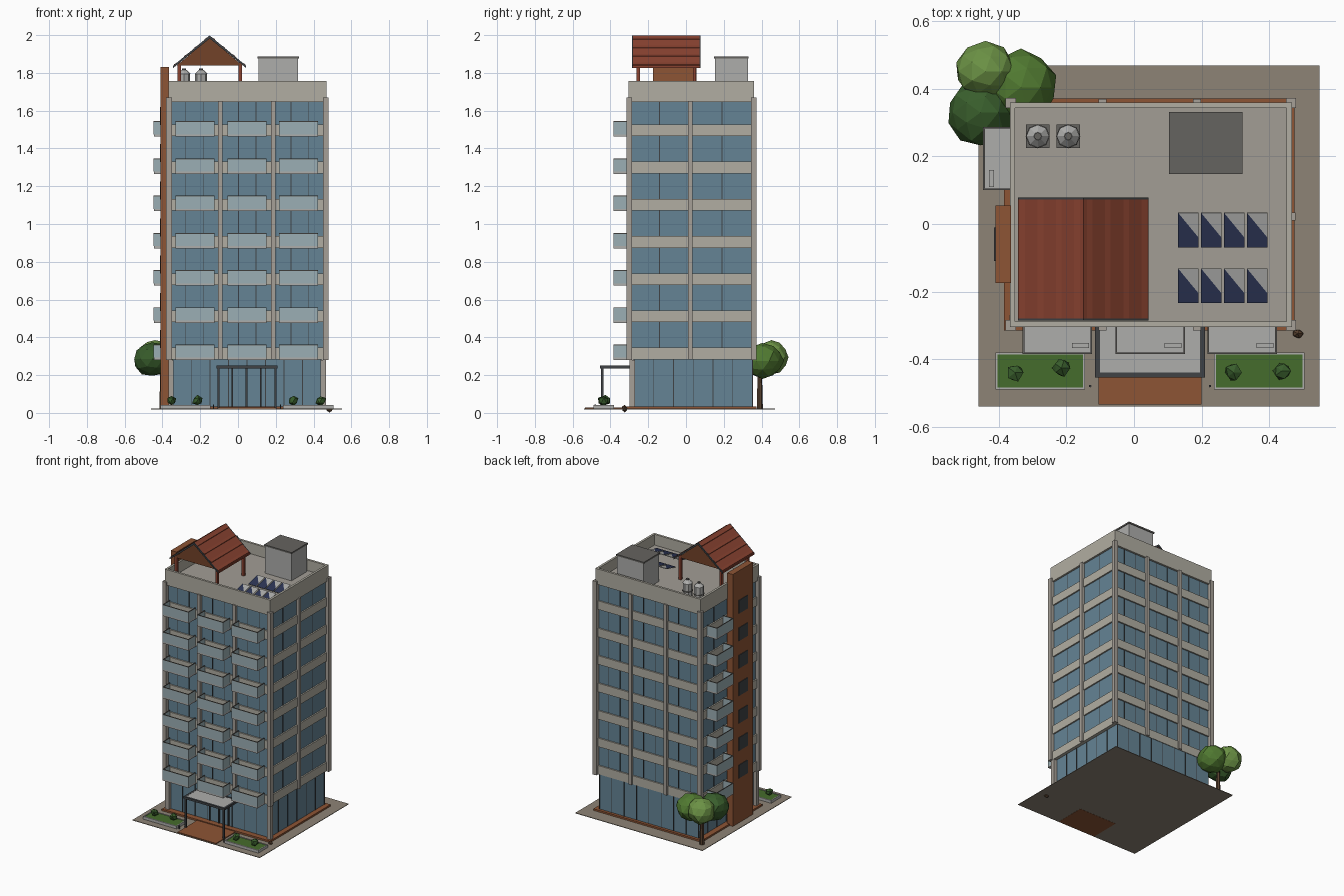
import bpy, bmesh, math, random
from mathutils import Vector, Matrix

if "Cube" in bpy.data.objects:
    bpy.data.objects.remove(bpy.data.objects["Cube"])

random.seed(4)
PALETTE = {
    'glass': (.13, .23, .30), 'concrete': (.44, .42, .36), 'column': (.38, .35, .31),
    'deck': (.36, .34, .30), 'paving': (.27, .23, .18), 'brick': (.27, .09, .035),
    'tile': (.25, .055, .03), 'dark': (.05, .055, .06), 'wood': (.17, .055, .022),
    'rail': (.33, .43, .46), 'pale': (.42, .42, .41), 'grey': (.13, .125, .115),
    'solar': (.025, .035, .09), 'lawn': (.06, .15, .025), 'leaf_dark': (.04, .11, .025),
    'leaf_mid': (.08, .19, .03), 'leaf_light': (.15, .29, .06), 'bark': (.10, .055, .03)}
MATS = {}
for n, c in PALETTE.items():
    MATS[n] = bpy.data.materials.new(n)
    MATS[n].diffuse_color = (*c, 1)


def finish(bm, name, mat):
    me = bpy.data.meshes.new(name)
    bm.to_mesh(me)
    bm.free()
    ob = bpy.data.objects.new(name, me)
    bpy.context.collection.objects.link(ob)
    me.materials.append(MATS[mat])
    return ob


def boxes(name, mat, items):
    """One object made of boxes given as (x0, x1, y0, y1, z0, z1)."""
    bm = bmesh.new()
    for x0, x1, y0, y1, z0, z1 in items:
        m = Matrix.Translation(((x0 + x1) / 2, (y0 + y1) / 2, (z0 + z1) / 2))
        bmesh.ops.create_cube(bm, size=1, matrix=m @ Matrix.Diagonal((x1 - x0, y1 - y0, z1 - z0, 1)))
    return finish(bm, name, mat)


def ring(x0, x1, y0, y1, z0, z1, t):
    """Four walls of thickness t around a rectangle."""
    return [(x0, x1, y0, y0 + t, z0, z1), (x0, x1, y1 - t, y1, z0, z1),
            (x0, x0 + t, y0 + t, y1 - t, z0, z1), (x1 - t, x1, y0 + t, y1 - t, z0, z1)]


def cone(name, mat, x, y, z0, z1, r0, r1, n=8):
    bm = bmesh.new()
    bmesh.ops.create_cone(bm, cap_ends=True, segments=n, radius1=r0, radius2=r1, depth=z1 - z0,
                          matrix=Matrix.Translation((x, y, (z0 + z1) / 2)))
    return finish(bm, name, mat)


def blob(name, mat, c, r, sub=2, jitter=.1):
    bm = bmesh.new()
    bmesh.ops.create_icosphere(bm, subdivisions=sub, radius=1)
    for v in bm.verts:
        k = 1 + random.uniform(-jitter, jitter)
        v.co = Vector([c[i] + v.co[i] * r[i] * k for i in range(3)])
    return finish(bm, name, mat)


def prism(name, mat, profile, y0, y1):
    """Extrude an x-z profile along y."""
    bm = bmesh.new()
    f = bm.faces.new([bm.verts.new((x, y0, z)) for x, z in profile])
    ext = bmesh.ops.extrude_face_region(bm, geom=[f])['geom']
    bmesh.ops.translate(bm, vec=(0, y1 - y0, 0), verts=[v for v in ext if isinstance(v, bmesh.types.BMVert)])
    bmesh.ops.recalc_face_normals(bm, faces=bm.faces)
    return finish(bm, name, mat)


G, STEP = .022, .197
X0, X1, Y0, Y1 = -.368, .468, -.305, .36
FLOORS = [.283 + STEP * i for i in range(7)]

# Ground, plinth and entrance path
boxes('ground_slab', 'paving', [(-.46, .55, -.54, .47, G - .004, G)])
boxes('brick_plinth', 'brick', [(-.385, .475, -.315, .372, G, .034)])
boxes('entrance_path', 'brick', [(-.105, .2, -.535, -.315, G - .005, .028)])

# Building core, floor bands, parapet
boxes('lobby_glass', 'glass', [(-.345, .44, -.275, .352, .034, .285)])
boxes('upper_glass', 'glass', [(X0 + .014, X1 - .014, Y0 + .014, Y1 - .014, .29, 1.66)])
boxes('floor_bands', 'concrete', [(X0 + .004, X1 - .004, Y0 + .004, Y1 - .004, z, z + .062) for z in FLOORS])
boxes('roof_deck', 'deck', [(X0 + .01, X1 - .01, Y0 + .01, Y1 - .01, 1.65, 1.68)])
boxes('parapet', 'concrete', ring(X0, X1, Y0, Y1, 1.645, 1.757, .016))

# Corner columns and pilasters
cols = [(x - .015, x + .015, y - .015, y + .015, .28, 1.67) for x in (-.365, .465) for y in (-.3, .358)]
cols += [(x - .014, x + .014, -.298, -.27, G, .28) for x in (-.355, .452)]
for x in (-.093, .187):
    cols += [(x - .012, x + .012, y - .01, y + .01, .283, 1.65) for y in (Y0, Y1)]
cols += [(x - .01, x + .01, .01, .034, .283, 1.65) for x in (X0, X1)]
boxes('columns_and_pilasters', 'column', cols)

# Thin window mullions
mull = []
for b in range(3):
    for k in (1, 2):
        x = -.37 + .279 * (b + k / 3)
        mull += [(x - .002, x + .002, y - .002, y + .002, .29, 1.65) for y in (Y0 + .014, Y1 - .014)]
for y in (-.14, .19):
    mull += [(x - .002, x + .002, y - .002, y + .002, .29, 1.65) for x in (X0 + .014, X1 - .014)]
for i in range(9):
    x = -.345 + .785 * i / 8
    mull += [(x - .002, x + .002, y - .003, y + .003, .034, .283) for y in (-.275, .352)]
for i in range(1, 6):
    y = -.275 + .627 * i / 6
    mull += [(x - .003, x + .003, y - .002, y + .002, .034, .283) for x in (-.345, .44)]
boxes('mullions', 'dark', mull)

# Balconies: slab, glass rail on three sides, handrail, air unit
slabs, rails, caps, units = [], [], [], []
for z in FLOORS:
    for x in (-.33, -.055, .217):
        a, b = x, x + .206
        slabs.append((a, b, -.384, -.3, z - .003, z + .009))
        for store, z0, z1 in ((rails, z + .009, z + .074), (caps, z + .074, z + .079)):
            store += [(a, b, -.385, -.380, z0, z1), (a, a + .005, -.38, -.305, z0, z1),
                      (b - .005, b, -.38, -.305, z0, z1)]
        units.append((b - .06, b - .01, -.367, -.352, z + .009, z + .045))
    slabs.append((-.446, -.36, .1, .288, z - .003, z + .009))
    for store, z0, z1 in ((rails, z + .009, z + .074), (caps, z + .074, z + .079)):
        store += [(-.447, -.442, .1, .288, z0, z1), (-.442, -.368, .1, .105, z0, z1),
                  (-.442, -.368, .283, .288, z0, z1)]
    units.append((-.43, -.414, .11, .16, z + .009, z + .045))
boxes('balcony_slabs', 'pale', slabs)
boxes('balcony_glass', 'rail', rails)
boxes('balcony_handrails', 'grey', caps)
boxes('air_units', 'pale', units)

# Brick shaft with windows
boxes('brick_shaft', 'brick', [(-.41, -.365, -.175, .055, G, 1.83)])
boxes('shaft_windows', 'dark', [(-.414, -.405, -.11, -.01, z + .06, z + .155) for z in FLOORS])

# Entrance canopy and doors
boxes('canopy_frame', 'dark', ring(-.115, .21, -.455, -.29, .235, .25, .015))
boxes('canopy_panel', 'pale', [(-.1, .195, -.44, -.29, .238, .249)])
boxes('canopy_posts', 'dark', [(x - .006, x + .006, -.45, -.438, G, .236) for x in (-.103, .198)])
boxes('door_frames', 'dark', [(x - .004, x + .004, -.283, -.27, .034, .235) for x in (-.03, .045, .12)])

# Roof pavilion
RX, RZ, EZ, HW = -.15, 1.998, 1.838, .193
roof = [(RX - HW, EZ), (RX, RZ), (RX + HW, EZ), (RX + HW, EZ - .012), (RX, RZ - .016), (RX - HW, EZ - .012)]
prism('pavilion_roof', 'tile', roof, -.28, .072)
for y in (-.286, .071):
    prism('gable_trim', 'dark', roof, y, y + .007)
for y in (-.262, .045):
    prism('gable_infill', 'wood', [(RX - .175, 1.838), (RX, RZ - .014), (RX + .175, 1.838)], y, y + .008)
for s in (-1, 1):
    for t in (.08, .36, .64, .92):
        w = .022
        pt = lambda u, h: (RX + s * HW * u, RZ + (EZ - RZ) * u + h)
        prism('tile_course', 'tile', [pt(t - .07, -.002), pt(t + .06, .004), pt(t + .06, -.006)], -.28, .072)
boxes('pavilion_posts', 'tile', [(x - .009, x + .009, y - .009, y + .009, 1.68, 1.855)
                                 for x in (RX - .162, RX + .162) for y in (-.252, .045)])

# Stair house
boxes('stair_house', 'pale', [(.108, .317, .153, .327, 1.68, 1.875)])
boxes('stair_house_cap', 'grey', [(.103, .322, .148, .332, 1.875, 1.886)])

# Water tanks
for x in (-.285, -.195):
    cone('water_tank', 'pale', x, .26, 1.69, 1.795, .032, .032)
    cone('tank_rim', 'grey', x, .26, 1.735, 1.742, .036, .036)
    cone('tank_top', 'pale', x, .26, 1.795, 1.816, .034, .012)
    cone('tank_lid', 'grey', x, .26, 1.816, 1.823, .011, .011)
    boxes('tank_stand', 'grey', [(x - .035, x + .035, .225, .295, 1.68, 1.69)])

# Solar panels: tilted grey plate with a dark blue half
for y in (-.068, -.233):
    for i in range(4):
        x = .131 + .068 * i
        p = boxes('solar_panel', 'pale', [(0, .06, 0, .105, 0, .004)])
        bm = bmesh.new()
        bm.faces.new([bm.verts.new(c) for c in ((0, 0, .005), (.06, 0, .005), (.06, .03, .005), (0, .105, .005))])
        q = finish(bm, 'solar_cells', 'solar')
        for o in (p, q):
            o.location = (x, y, 1.69)
            o.rotation_euler = (math.radians(14), 0, 0)

# Planters with shrubs
for x0, x1 in ((-.41, -.145), (.237, .505)):
    boxes('planter_curb', 'pale', ring(x0, x1, -.49, -.38, G, .042, .006))
    boxes('planter_lawn', 'lawn', [(x0 + .005, x1 - .005, -.485, -.385, G, .038)])
for x, y in ((-.352, -.44), (-.215, -.427), (.295, -.44), (.438, -.435)):
    blob('shrub', 'leaf_dark', (x, y, .065), (.027, .027, .027), 1, .2)
for x in (-.13, .225):
    cone('bollard', 'dark', x, -.48, G, .045, .004, .004, 6)
blob('corner_plant', 'bark', (.485, -.325, .022), (.018, .014, .022), 1, .1)

# Tree at the back left corner
cone('tree_trunk', 'bark', -.4, .39, G, .25, .017, .011, 7)
blob('crown_low', 'leaf_dark', (-.455, .33, .285), (.098, .098, .09), 2, .06)
blob('crown_side', 'leaf_mid', (-.335, .405, .275), (.105, .11, .09), 2, .06)
blob('crown_top', 'leaf_light', (-.44, .452, .295), (.09, .086, .09), 2, .06)

for m in bpy.data.materials:
    if m.users and not m.is_grease_pencil:
        m.use_nodes = True
        m.node_tree.nodes["Principled BSDF"].inputs["Base Color"].default_value = m.diffuse_color
